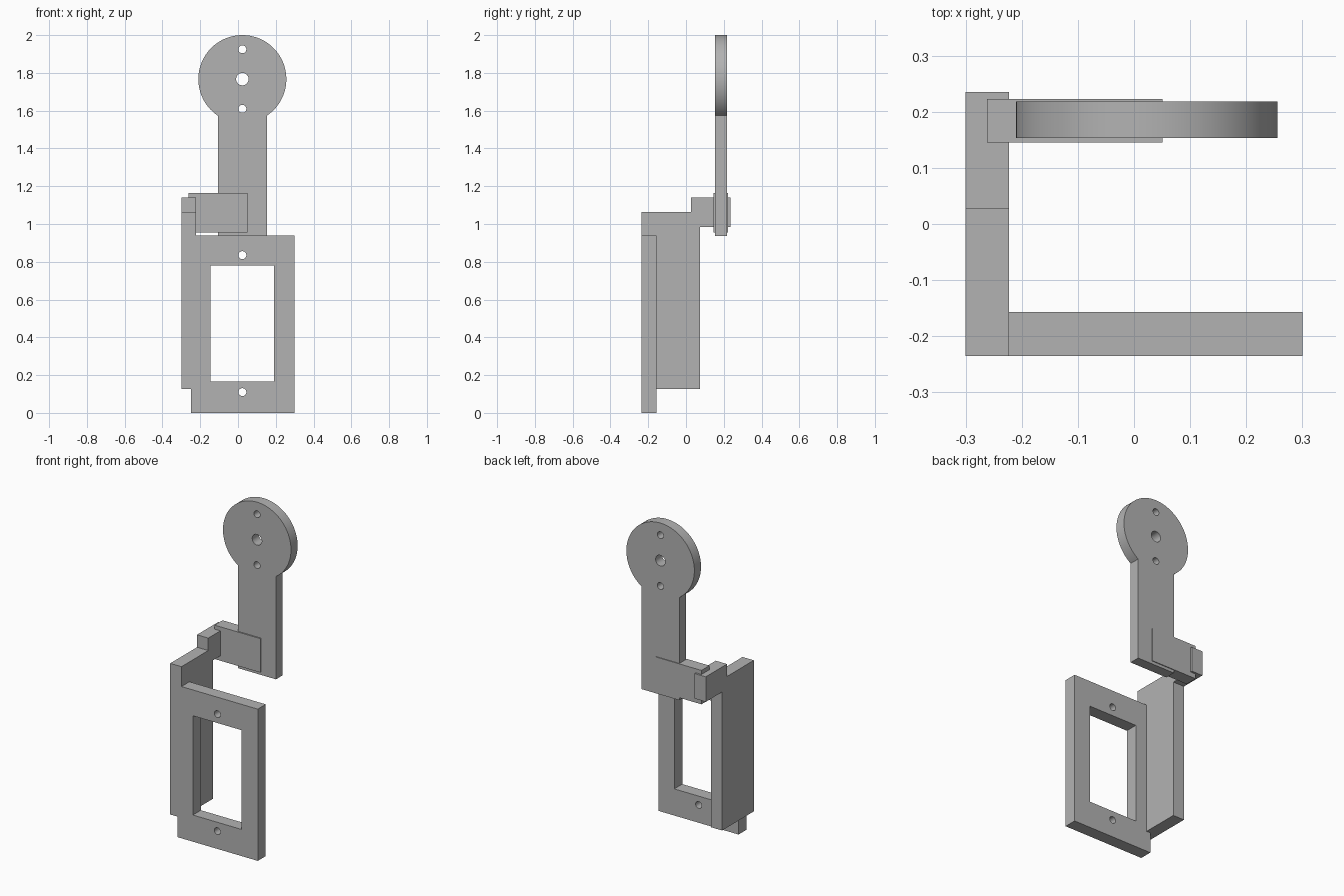
import bpy, bmesh, math
from math import sin, cos, pi

if "Cube" in bpy.data.objects:
    bpy.data.objects.remove(bpy.data.objects["Cube"], do_unlink=True)

GREY = (0.45, 0.45, 0.45, 1)
grey = bpy.data.materials.new("plain grey")
grey.use_nodes = True
grey.diffuse_color = GREY
grey.node_tree.nodes["Principled BSDF"].inputs["Base Color"].default_value = GREY

AXIS = 0.023  # x of the shared hole line


def rect(x0, x1, z0, z1):
    return [(x0, z0), (x1, z0), (x1, z1), (x0, z1)]


def circle(z, r, n=48):
    return [(AXIS + r * cos(2 * pi * i / n), z + r * sin(2 * pi * i / n)) for i in range(n)]


def plate(name, y0, y1, outline, holes=()):
    """Flat part in the xz plane, extruded from y0 to y1, with through holes."""
    curve = bpy.data.curves.new(name, "CURVE")
    curve.dimensions = "2D"
    curve.fill_mode = "BOTH"
    curve.extrude = (y1 - y0) / 2
    for loop in (outline, *holes):
        spline = curve.splines.new("POLY")
        spline.points.add(len(loop) - 1)
        for point, (x, z) in zip(spline.points, loop):
            point.co = (x, z, 0, 1)
        spline.use_cyclic_u = True
    obj = bpy.data.objects.new(name, curve)
    bpy.context.collection.objects.link(obj)
    obj.rotation_euler.x = pi / 2
    obj.location.y = (y0 + y1) / 2
    bpy.ops.object.select_all(action="DESELECT")
    obj.select_set(True)
    bpy.context.view_layer.objects.active = obj
    bpy.ops.object.convert(target="MESH")
    obj = bpy.context.object
    bpy.ops.object.transform_apply(location=True, rotation=True, scale=True)
    # Weld the caps to the walls
    bm = bmesh.new()
    bm.from_mesh(obj.data)
    bmesh.ops.remove_doubles(bm, verts=bm.verts, dist=0.0001)
    bmesh.ops.recalc_face_normals(bm, faces=bm.faces)
    bm.to_mesh(obj.data)
    bm.free()
    obj.data.materials.clear()
    obj.data.materials.append(grey)
    bpy.ops.object.shade_smooth_by_angle(angle=math.radians(30))
    return obj


# Front frame with window and two screw holes
plate("front_frame", -0.235, -0.157, rect(-0.25, 0.3, 0, 0.94),
      [rect(-0.145, 0.19, 0.165, 0.78), circle(0.11, 0.021), circle(0.835, 0.021)])

# Side wall and the bracket block behind its top
plate("side_wall", -0.235, 0.075, rect(-0.3, -0.223, 0.127, 1.063))
plate("bracket_block", 0.027, 0.235, rect(-0.3, -0.223, 0.985, 1.14))

# Tab joining the block to the arm
plate("joining_tab", 0.145, 0.223, rect(-0.262, 0.051, 0.955, 1.165))

# Upright arm ending in a round head with three holes
HEAD_Z, HEAD_R, HALF = 1.767, 0.233, 0.13
start = math.asin(HALF / HEAD_R)
sweep = 2 * (pi - start)
head = [(AXIS + HEAD_R * sin(start + sweep * i / 96),
         HEAD_Z - HEAD_R * cos(start + sweep * i / 96)) for i in range(97)]
plate("arm_with_round_head", 0.153, 0.218,
      [(AXIS - HALF, 0.937), (AXIS + HALF, 0.937)] + head,
      [circle(HEAD_Z, 0.033), circle(1.61, 0.021), circle(1.925, 0.021)])
